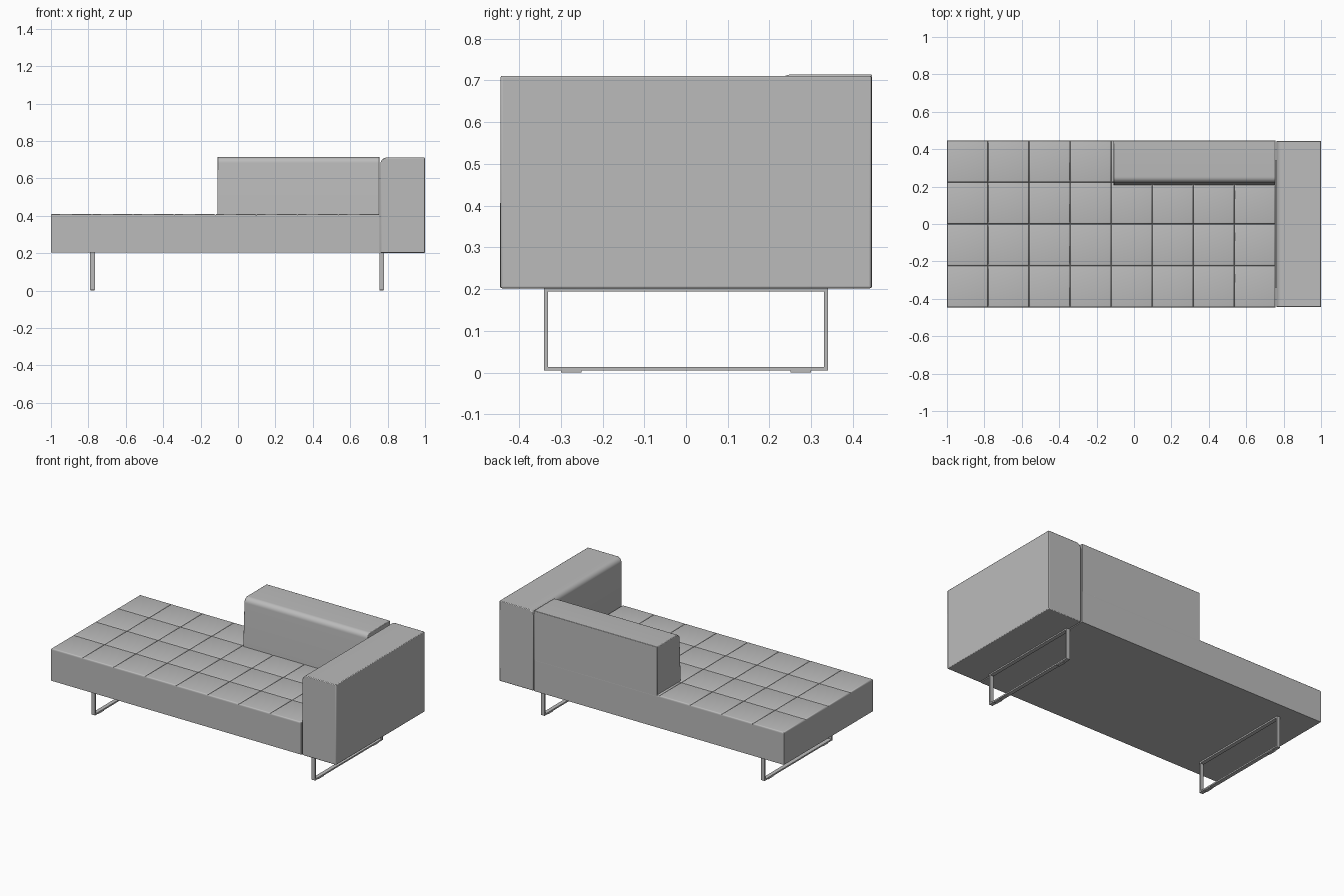
import bpy, bmesh, math
from mathutils import Vector

cube = bpy.data.objects.get("Cube")
if cube:
    bpy.data.objects.remove(cube, do_unlink=True)


def material(name, grey):
    mat = bpy.data.materials.new(name)
    mat.use_nodes = True
    colour = (grey, grey, grey, 1)
    mat.diffuse_color = colour
    mat.node_tree.nodes["Principled BSDF"].inputs["Base Color"].default_value = colour
    return mat


GREY = material("plain grey", 0.5)


def finish(bm, name, bevel=0.0):
    bmesh.ops.recalc_face_normals(bm, faces=bm.faces)
    mesh = bpy.data.meshes.new(name)
    bm.to_mesh(mesh)
    bm.free()
    mesh.materials.append(GREY)
    obj = bpy.data.objects.new(name, mesh)
    bpy.context.collection.objects.link(obj)
    if bevel:
        mod = obj.modifiers.new("soft edges", 'BEVEL')
        mod.width, mod.segments = bevel, 2
        mod.limit_method, mod.angle_limit = 'ANGLE', math.radians(40)
    bpy.ops.object.select_all(action='DESELECT')
    obj.select_set(True)
    bpy.context.view_layer.objects.active = obj
    bpy.ops.object.shade_smooth_by_angle(angle=math.radians(35))
    return obj


def add_box(bm, low, high):
    verts = bmesh.ops.create_cube(bm, size=1)["verts"]
    for v in verts:
        v.co = Vector([(a + b) / 2 + c * (b - a) for a, b, c in zip(low, high, v.co)])
    return verts


def extrude(name, points, offset, bevel):
    """Closed profile swept along an offset."""
    bm = bmesh.new()
    face = bm.faces.new([bm.verts.new(p) for p in points])
    new = bmesh.ops.extrude_face_region(bm, geom=[face])["geom"]
    moved = [g for g in new if isinstance(g, bmesh.types.BMVert)]
    bmesh.ops.translate(bm, verts=moved, vec=offset)
    return finish(bm, name, bevel)


def arc(cx, cz, rx, rz, steps=8):
    """Quarter arc from the left side up to the top."""
    angles = [math.pi - i * math.pi / 2 / steps for i in range(steps + 1)]
    return [(cx + rx * math.cos(a), cz + rz * math.sin(a)) for a in angles]


LEFT, RIGHT, HALF_Y = -1.0, 0.756, 0.446
SEAT_LOW, SEAT_TOP = 0.204, 0.41

# Seat base
bm = bmesh.new()
add_box(bm, (LEFT, -HALF_Y, SEAT_LOW), (RIGHT, HALF_Y, SEAT_TOP - 0.012))
finish(bm, "seat_base")

# Tufted seat panels, rounded along their upper edges
COLS, ROWS = 8, 4
dx, dy = (RIGHT - LEFT) / COLS, 2 * HALF_Y / ROWS
bm = bmesh.new()
for i in range(COLS):
    for j in range(ROWS):
        x, y = LEFT + i * dx, -HALF_Y + j * dy
        verts = add_box(bm, (x, y, SEAT_TOP - 0.012), (x + dx, y + dy, SEAT_TOP))
        edges = {e for v in verts for e in v.link_edges
                 if all(w.co.z > SEAT_TOP - 0.001 for w in e.verts)}
        bmesh.ops.bevel(bm, geom=list(edges), offset=0.008, segments=3,
                        profile=0.5, affect='EDGES')
finish(bm, "seat_panels")

# Backrest with a leaning front and a rounded front top edge
curve = arc(0.252, 0.682, 0.032, 0.032)
profile = [(0.208, SEAT_TOP - 0.012)] + curve + [(HALF_Y, 0.714), (HALF_Y, SEAT_TOP - 0.012)]
extrude("backrest", [(-0.11, y, z) for y, z in profile], (RIGHT + 0.11, 0, 0), 0.003)

# Armrest with a rounded inner top edge
profile = [(0.762, SEAT_LOW - 0.002)] + arc(0.795, 0.678, 0.033, 0.033)
profile += [(1.0, 0.711), (1.0, SEAT_LOW - 0.002)]
extrude("armrest", [(x, -0.444, z) for x, z in profile], (0, 0.888, 0), 0.004)

# Flat bar sled legs with small floor pads
for name, x in (("left_leg", 0.768), ("right_leg", -0.778)):
    bm = bmesh.new()
    a, b, t = x - 0.0125, x + 0.0125, 0.009
    for side in (-1, 1):
        y0, y1 = sorted((side * 0.34, side * (0.34 - t)))
        add_box(bm, (a, y0, 0.005), (b, y1, SEAT_LOW))
        p0, p1 = sorted((side * 0.25, side * 0.3))
        add_box(bm, (a + 0.002, p0, 0), (b - 0.002, p1, 0.005))
    for z in (0.005, 0.194):
        add_box(bm, (a, -0.34 + t, z), (b, 0.34 - t, z + t))
    finish(bm, name)
